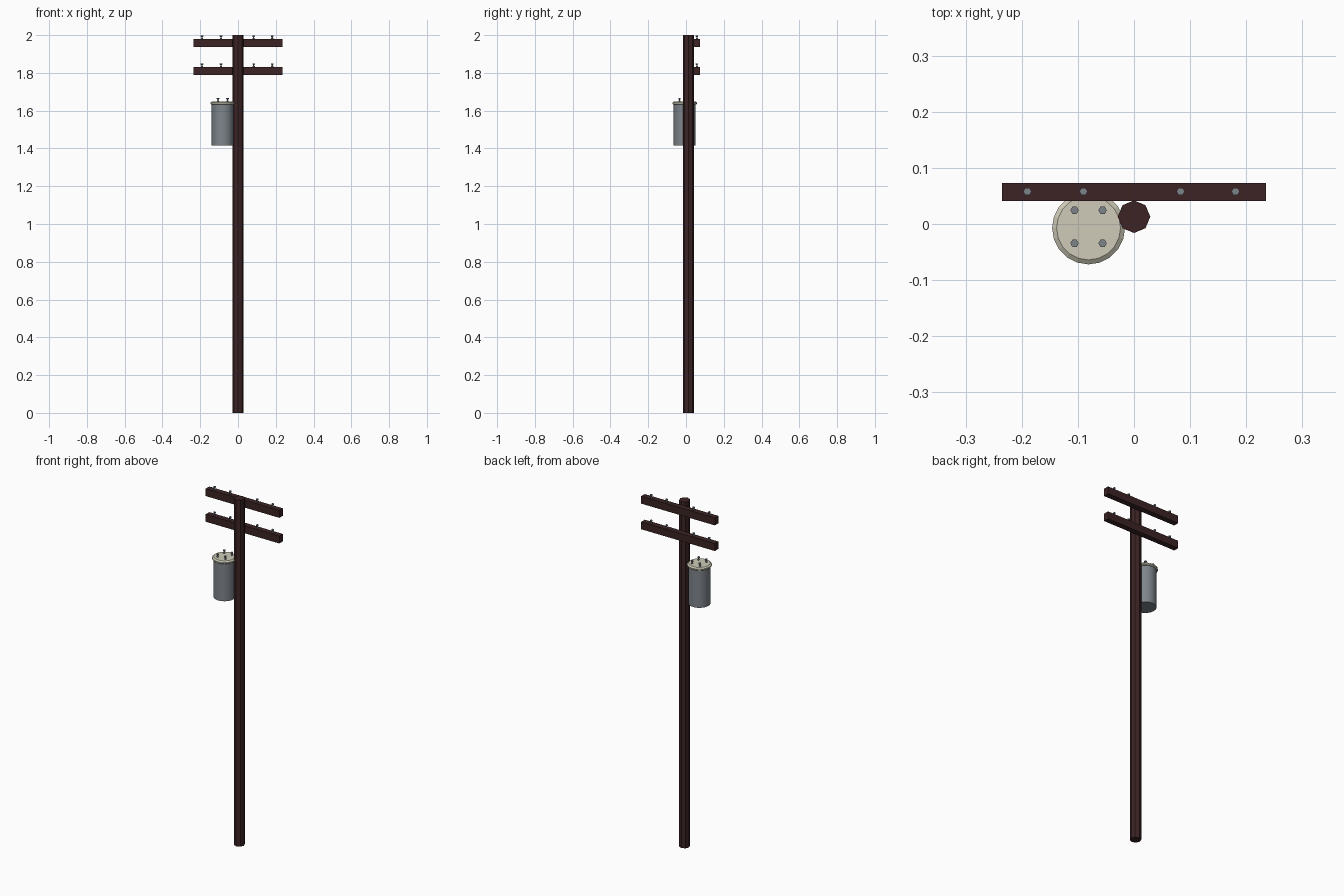
import bpy, bmesh, math

if "Cube" in bpy.data.objects:
    bpy.data.objects.remove(bpy.data.objects["Cube"])


def material(name, rgb):
    m = bpy.data.materials.new(name)
    m.diffuse_color = (*rgb, 1)
    m.use_nodes = True
    m.node_tree.nodes["Principled BSDF"].inputs["Base Color"].default_value = m.diffuse_color
    return m


WOOD = material("dark_wood", (0.045, 0.017, 0.018))
STEEL = material("grey_steel", (0.21, 0.235, 0.26))
LID = material("cream_lid", (0.62, 0.60, 0.48))
PIN = material("insulator_grey", (0.20, 0.23, 0.25))


def finish(name, bm, mat, smooth=False):
    bmesh.ops.recalc_face_normals(bm, faces=bm.faces)
    mesh = bpy.data.meshes.new(name)
    bm.to_mesh(mesh)
    bm.free()
    mesh.materials.append(mat)
    ob = bpy.data.objects.new(name, mesh)
    bpy.context.collection.objects.link(ob)
    if smooth:
        bpy.context.view_layer.objects.active = ob
        ob.select_set(True)
        bpy.ops.object.shade_smooth_by_angle(angle=math.radians(30))
        ob.select_set(False)


def lathe(name, x, y, profile, sides, mat, smooth=False):
    """Closed turned solid from (radius, z) pairs, bottom to top."""
    bm = bmesh.new()
    rings = [[bm.verts.new((x + r * math.cos(math.tau * i / sides),
                            y + r * math.sin(math.tau * i / sides), z))
              for i in range(sides)] for r, z in profile]
    for a, b in zip(rings, rings[1:]):
        for i in range(sides):
            j = (i + 1) % sides
            bm.faces.new((a[i], a[j], b[j], b[i]))
    bm.faces.new(rings[0][::-1])
    bm.faces.new(rings[-1])
    finish(name, bm, mat, smooth)


def box(name, lo, hi, mat):
    bm = bmesh.new()
    bmesh.ops.create_cube(bm, size=1)
    for v in bm.verts:
        v.co = [(a + b) / 2 + c * (b - a) for a, b, c in zip(lo, hi, v.co)]
    finish(name, bm, mat)


def insulator(name, x, y, z):
    # spool: wide foot, thin waist, wide cap
    lathe(name, x, y, [(0.006, z - 0.002), (0.006, z + 0.003), (0.003, z + 0.006),
                       (0.003, z + 0.010), (0.0075, z + 0.013), (0.0075, z + 0.018)], 6, PIN)


# Pole
lathe("pole", 0, 0.013, [(0.029, 0), (0.029, 2)], 8, WOOD)

# Crossarms with insulators
for n, (z0, z1) in enumerate([(1.937, 1.98), (1.789, 1.832)], 1):
    box(f"crossarm_{n}", (-0.235, 0.041, z0), (0.235, 0.073, z1), WOOD)
    for k, x in enumerate((-0.19, -0.09, 0.083, 0.181), 1):
        insulator(f"arm_insulator_{n}_{k}", x, 0.058, z1)

# Transformer tank, lid and terminals
TX, TY = -0.081, -0.007
lathe("transformer_tank", TX, TY, [(0.058, 1.416), (0.058, 1.634)], 20, STEEL, True)
lathe("transformer_lid", TX, TY, [(0.060, 1.632), (0.065, 1.636), (0.065, 1.643),
                                  (0.057, 1.649)], 20, LID)
for k, (dx, dy) in enumerate([(-1, -1), (-1, 1), (1, -1), (1, 1)], 1):
    insulator(f"transformer_terminal_{k}", TX + dx * 0.025, -0.005 + dy * 0.0295, 1.649)
